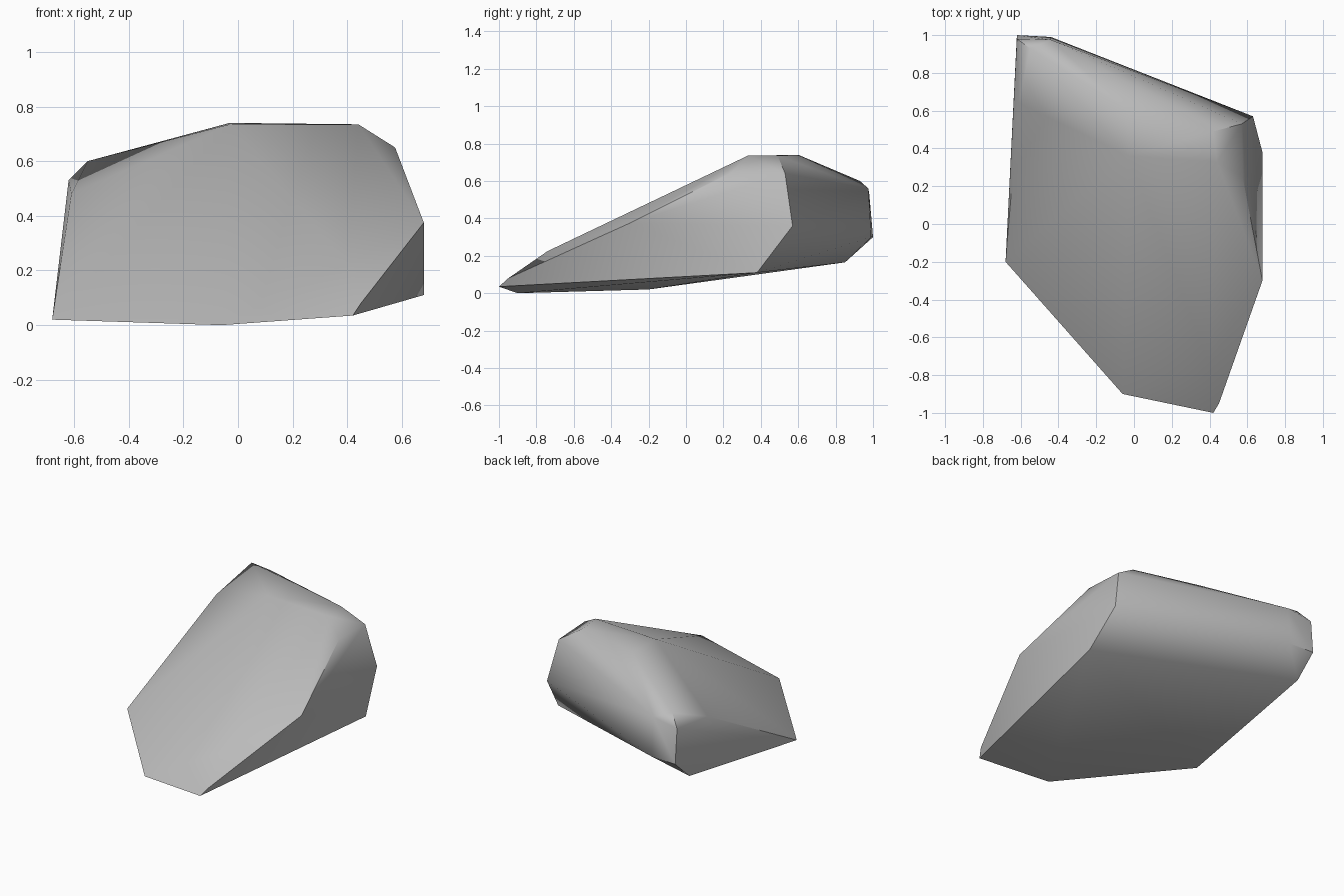
import bpy
import bmesh
from math import radians

cube = bpy.data.objects.get("Cube")
if cube:
    bpy.data.objects.remove(cube, do_unlink=True)

# Corner points of the boulder, grouped by region
base = [(-0.68, -0.2, 0.02), (-0.06, -0.9, 0.0), (0.42, -1.0, 0.035),
        (0.68, 0.38, 0.11), (-0.62, 0.85, 0.165)]
front = [(0.45, -0.95, 0.08), (0.4, -0.74, 0.225), (0.68, -0.3, 0.375)]
crown = [(0.44, 0.33, 0.735), (0.42, 0.49, 0.735), (-0.03, 0.6, 0.74),
         (-0.03, 0.36, 0.735), (0.575, 0.25, 0.65), (0.57, 0.53, 0.64)]
back = [(0.63, 0.57, 0.36), (-0.55, 0.93, 0.6), (-0.62, 0.98, 0.53),
        (-0.44, 0.975, 0.56), (-0.62, 1.0, 0.3), (-0.44, 0.99, 0.3),
        (-0.61, 0.64, 0.48)]

# Wrap the corners in a convex shell and merge nearly flat facets
bm = bmesh.new()
for co in base + front + crown + back:
    bm.verts.new(co)
hull = bmesh.ops.convex_hull(bm, input=bm.verts)
loose = {g for g in hull["geom_interior"] + hull["geom_unused"]
         if isinstance(g, bmesh.types.BMVert)}
bmesh.ops.delete(bm, geom=list(loose), context="VERTS")
bmesh.ops.dissolve_limit(bm, angle_limit=radians(2), verts=bm.verts, edges=bm.edges)
bmesh.ops.recalc_face_normals(bm, faces=bm.faces)

mesh = bpy.data.meshes.new("boulder")
bm.to_mesh(mesh)
bm.free()
boulder = bpy.data.objects.new("boulder", mesh)
bpy.context.collection.objects.link(boulder)

# Plain stone colour
stone = bpy.data.materials.new("grey_stone")
stone.use_nodes = True
colour = (0.5, 0.5, 0.5, 1.0)
stone.diffuse_color = colour
stone.node_tree.nodes["Principled BSDF"].inputs["Base Color"].default_value = colour
mesh.materials.append(stone)

# Soft shading with crisp breaks
bpy.ops.object.select_all(action="DESELECT")
boulder.select_set(True)
bpy.context.view_layer.objects.active = boulder
bpy.ops.object.shade_smooth_by_angle(angle=radians(40))
